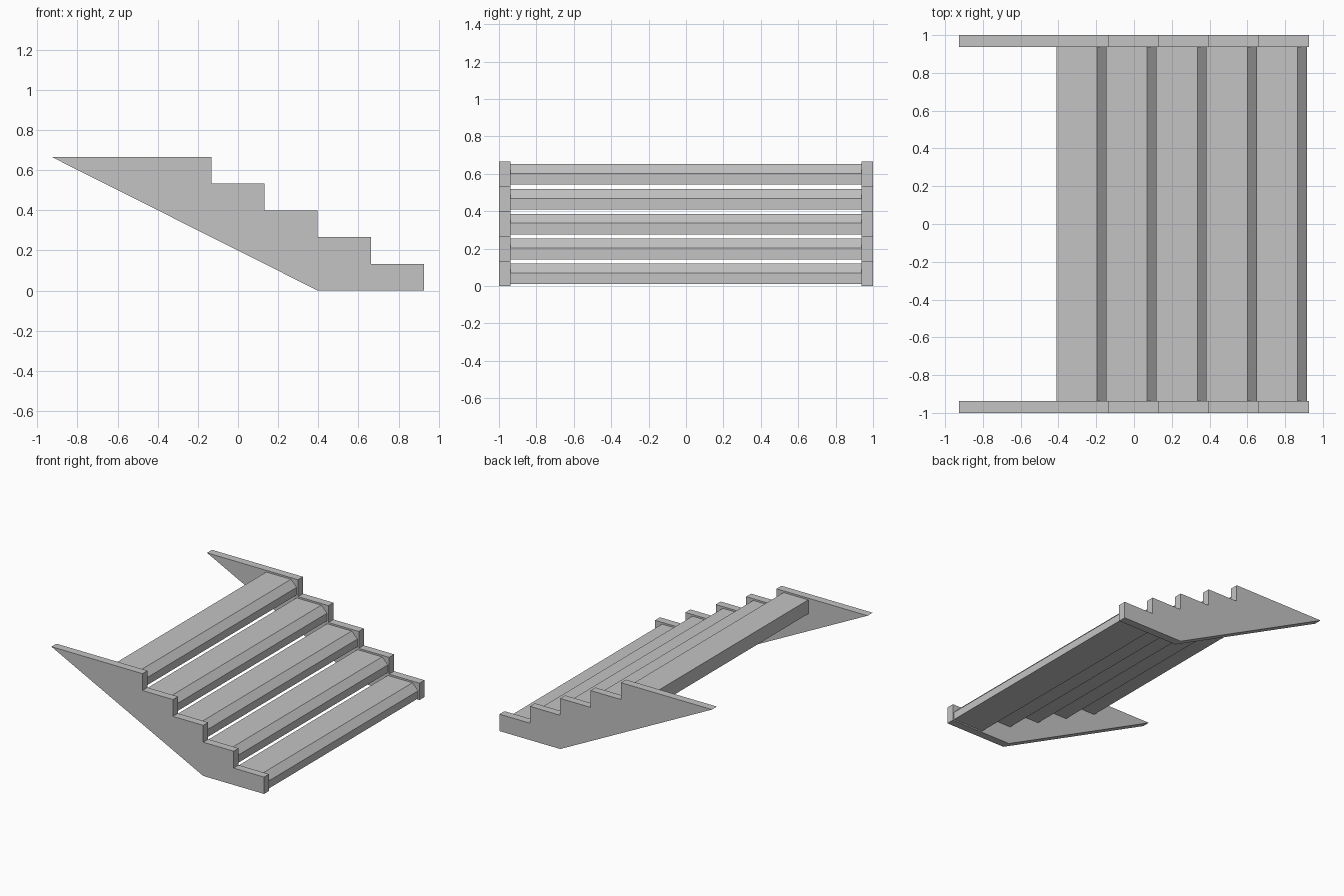
import bpy
import bmesh
from mathutils import Vector

if "Cube" in bpy.data.objects:
    bpy.data.objects.remove(bpy.data.objects["Cube"], do_unlink=True)

STEPS = 5
RUN, RISE = 0.265, 0.133
FRONT = 0.927          # foremost edge of the stringers
INNER, OUTER = 0.938, 1.0

grey = bpy.data.materials.new("light grey")
grey.use_nodes = True
colour = (0.55, 0.55, 0.55, 1)
grey.diffuse_color = colour
grey.node_tree.nodes["Principled BSDF"].inputs["Base Color"].default_value = colour


def extrude_profile(name, profile, y0, y1):
    """Extrude an (x, z) outline along y into a flat-shaded solid."""
    bm = bmesh.new()
    face = bm.faces.new([bm.verts.new((x, y0, z)) for x, z in profile])
    result = bmesh.ops.extrude_face_region(bm, geom=[face])
    verts = [g for g in result["geom"] if isinstance(g, bmesh.types.BMVert)]
    bmesh.ops.translate(bm, verts=verts, vec=Vector((0, y1 - y0, 0)))
    bmesh.ops.recalc_face_normals(bm, faces=bm.faces)
    mesh = bpy.data.meshes.new(name)
    bm.to_mesh(mesh)
    bm.free()
    mesh.materials.append(grey)
    obj = bpy.data.objects.new(name, mesh)
    bpy.context.collection.objects.link(obj)
    return obj


# Stringers: sawtooth top edge, sloping underside
outline = [(FRONT - 2 * RUN, 0), (FRONT, 0)]
for i in range(STEPS):
    x, z = FRONT - i * RUN, (i + 1) * RISE
    outline.append((x, z))
    if i < STEPS - 1:
        outline.append((x - RUN, z))
outline.append((-FRONT, STEPS * RISE))
extrude_profile("right_stringer", outline, -OUTER, -INNER)
extrude_profile("left_stringer", outline, INNER, OUTER)

# Treads: planks with a chamfered front top edge
for i in range(STEPS):
    nose = FRONT - 0.012 - i * RUN
    back = nose - RUN
    low = 0.01 + i * RISE
    top = low + 0.11
    plank = [(back, low), (nose, low), (nose, top - 0.05),
             (nose - 0.05, top), (back, top)]
    extrude_profile(f"tread_{i + 1}", plank, -INNER, INNER)
